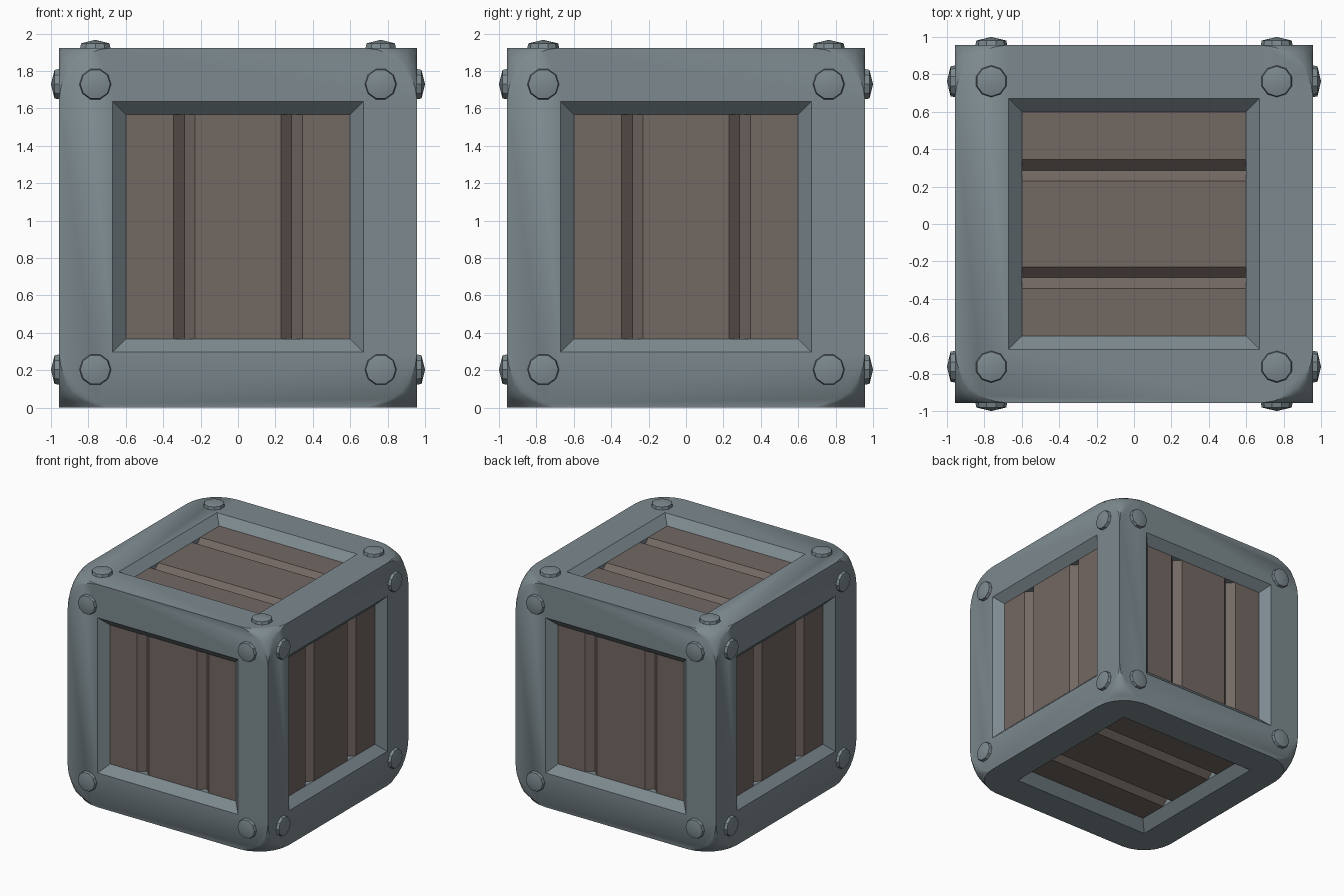
import bpy, bmesh
from math import radians, pi
from mathutils import Matrix, Vector

old = bpy.data.objects.get("Cube")
if old:
    bpy.data.objects.remove(old, do_unlink=True)

MID = Vector((0, 0, 0.966))      # crate centre
HALF = 0.957                     # half size of the frame
OPEN, INNER = 0.67, 0.6          # window size at the surface and at the planks
FLOOR = HALF - (OPEN - INNER)    # plank surface
BOLT = 0.763                     # bolt offset on each face


def material(name, rgb):
    m = bpy.data.materials.new(name)
    m.use_nodes = True
    m.diffuse_color = (*rgb, 1)
    m.node_tree.nodes["Principled BSDF"].inputs["Base Color"].default_value = (*rgb, 1)
    return m


steel = material("grey_steel", (0.205, 0.254, 0.275))
wood = material("brown_wood", (0.171, 0.138, 0.124))


def finish(bm, name, mat, angle=None):
    bmesh.ops.recalc_face_normals(bm, faces=bm.faces)
    me = bpy.data.meshes.new(name)
    bm.to_mesh(me)
    bm.free()
    me.materials.append(mat)
    ob = bpy.data.objects.new(name, me)
    bpy.context.collection.objects.link(ob)
    ob.location = MID
    if angle:
        smooth(ob, angle)
    return ob


def smooth(ob, angle):
    bpy.ops.object.select_all(action='DESELECT')
    ob.select_set(True)
    bpy.context.view_layer.objects.active = ob
    bpy.ops.object.shade_smooth_by_angle(angle=radians(angle))


def loft(bm, rings):
    """Join equal rings of points and cap both ends."""
    loops = [[bm.verts.new(p) for p in ring] for ring in rings]
    for a, b in zip(loops, loops[1:]):
        for i in range(len(a)):
            j = (i + 1) % len(a)
            bm.faces.new((a[i], a[j], b[j], b[i]))
    bm.faces.new(loops[0])
    bm.faces.new(loops[-1])


def side_matrix(normal, groove):
    """Local z points out of the side, local y runs along the plank grooves."""
    n, g = Vector(normal), Vector(groove)
    return Matrix((g.cross(n), g, n)).transposed()


X, Y, Z = (1, 0, 0), (0, 1, 0), (0, 0, 1)
sides = {
    "front": side_matrix((0, -1, 0), Z), "back": side_matrix(Y, Z),
    "left": side_matrix(X, Z), "right": side_matrix((-1, 0, 0), Z),
    "top": side_matrix(Z, X), "bottom": side_matrix((0, 0, -1), X),
}

# Frame: block with rounded corners
bm = bmesh.new()
bmesh.ops.create_cube(bm, size=2 * HALF)
bmesh.ops.bevel(bm, geom=bm.verts[:], offset=0.28, offset_type='OFFSET',
                segments=6, profile=0.5, affect='VERTICES')
for v in bm.verts:
    if v.co.z < -HALF + 0.001:
        v.co.z = -MID.z
frame = finish(bm, "frame", steel)

# Windows with sloping rims, cut out of all six sides
bm = bmesh.new()
for m in sides.values():
    steps = ((OPEN + 0.05, HALF + 0.05), (INNER, FLOOR), (INNER, FLOOR - 0.1))
    loft(bm, [[m @ Vector((sx * r, sy * r, h))
               for sx, sy in ((-1, -1), (1, -1), (1, 1), (-1, 1))] for r, h in steps])
cutter = finish(bm, "window_cutter", steel)
cutter.hide_render = True
mod = frame.modifiers.new("windows", 'BOOLEAN')
mod.operation, mod.solver, mod.object = 'DIFFERENCE', 'EXACT', cutter
bpy.context.view_layer.objects.active = frame
bpy.ops.object.modifier_apply(modifier=mod.name)
bpy.data.objects.remove(cutter, do_unlink=True)
smooth(frame, 40)

# Plank panels with V grooves
GROOVE, WIDE = 0.287, 0.057
outline = [(-INNER, FLOOR - 0.09), (-INNER, FLOOR)]
for c in (-GROOVE, GROOVE):
    outline += [(c - WIDE, FLOOR), (c, FLOOR - 0.055), (c + WIDE, FLOOR)]
outline += [(INNER, FLOOR), (INNER, FLOOR - 0.09)]
for name, m in sides.items():
    bm = bmesh.new()
    loft(bm, [[m @ Vector((u, end, h)) for u, h in outline] for end in (-INNER, INNER)])
    finish(bm, name + "_planks", wood)

# Bolts: low ten-sided studs with a shallow pointed head, none underneath
for name, m in sides.items():
    if name == "bottom":
        continue
    bm = bmesh.new()
    for sx in (-1, 1):
        for sy in (-1, 1):
            at = Matrix.Translation(m @ Vector((sx * BOLT, sy * BOLT, HALF))) @ m.to_4x4()
            at = at @ Matrix.Rotation(pi / 10, 4, 'Z')
            for r1, r2, low, high in ((0.087, 0.08, -0.01, 0.024), (0.08, 0, 0.024, 0.043)):
                bmesh.ops.create_cone(
                    bm, segments=10, radius1=r1, radius2=r2, depth=high - low,
                    matrix=at @ Matrix.Translation((0, 0, (low + high) / 2)))
    bmesh.ops.remove_doubles(bm, verts=bm.verts, dist=0.0005)
    # drop the hidden discs between rim and head
    inside = [f for f in bm.faces if len(f.verts) == 10]
    bmesh.ops.delete(bm, geom=inside, context='FACES')
    finish(bm, name + "_bolts", steel, 35)
